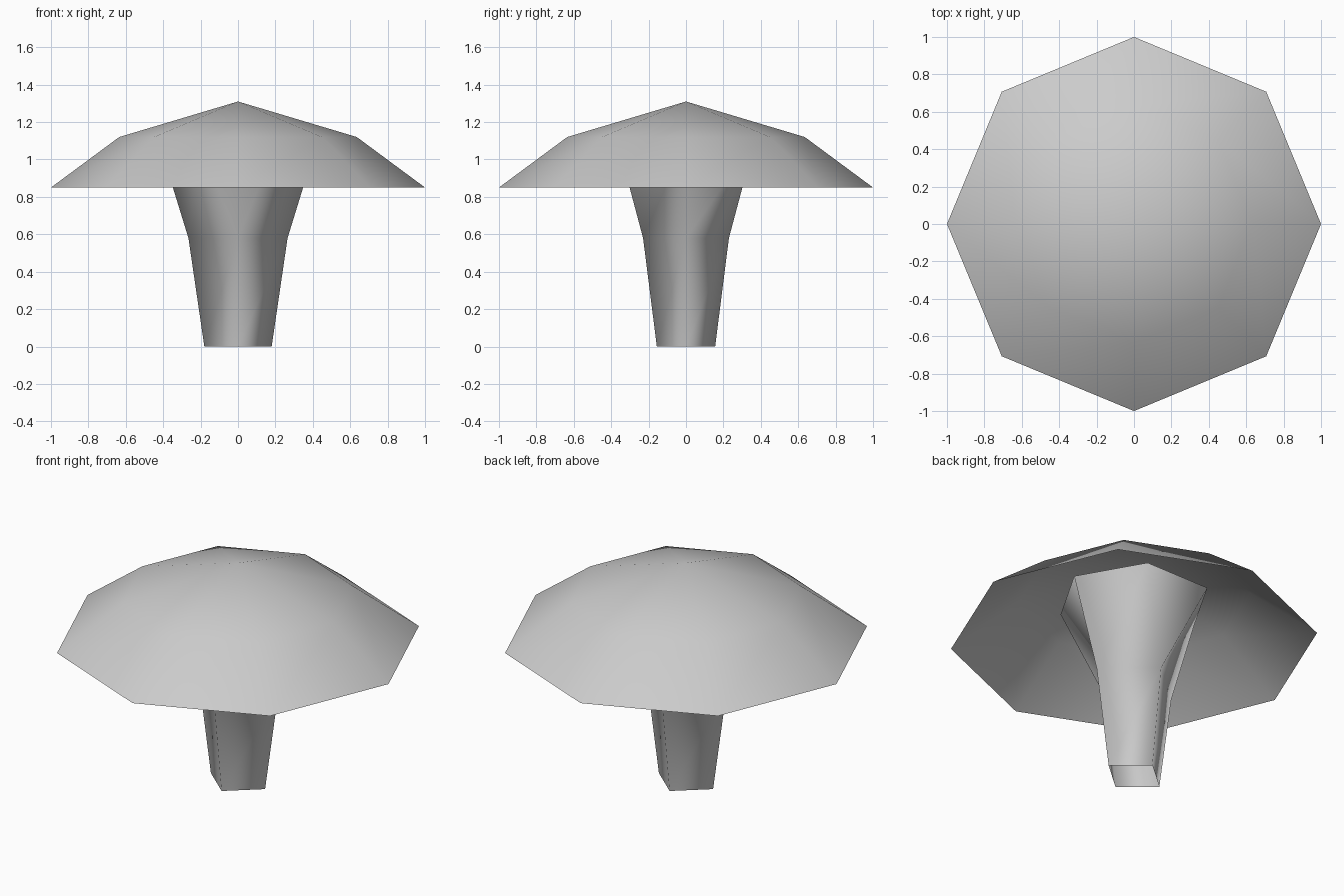
import bpy
import bmesh
import math

default = bpy.data.objects.get("Cube")
if default:
    bpy.data.objects.remove(default, do_unlink=True)

# Single grey material
GREY = (0.6, 0.6, 0.6, 1.0)
grey = bpy.data.materials.new("plain_grey")
grey.use_nodes = True
grey.diffuse_color = GREY
grey.node_tree.nodes["Principled BSDF"].inputs["Base Color"].default_value = GREY


def ring(bm, sides, radius, z):
    step = math.tau / sides
    return [bm.verts.new((radius * math.cos(i * step), radius * math.sin(i * step), z))
            for i in range(sides)]


def bridge(bm, lower, upper):
    n = len(lower)
    for i in range(n):
        j = (i + 1) % n
        bm.faces.new((lower[i], lower[j], upper[j], upper[i]))


def finish(bm, name):
    mesh = bpy.data.meshes.new(name)
    for face in bm.faces:
        face.smooth = True
    bm.to_mesh(mesh)
    bm.free()
    mesh.materials.append(grey)
    obj = bpy.data.objects.new(name, mesh)
    bpy.context.collection.objects.link(obj)
    return obj


# Cap: open eight-sided shell with a pointed top
bm = bmesh.new()
rim = ring(bm, 8, 1.0, 0.85)
shoulder = ring(bm, 8, 0.635, 1.12)
bridge(bm, rim, shoulder)
apex = bm.verts.new((0, 0, 1.31))
for i in range(8):
    bm.faces.new((shoulder[i], shoulder[(i + 1) % 8], apex))
finish(bm, "cap")

# Stem: open tube, hexagonal at the top, narrowing to a four-cornered foot
bm = bmesh.new()
foot = ring(bm, 6, 0.18, 0)
waist = ring(bm, 6, 0.265, 0.58)
top = ring(bm, 6, 0.425, 1.1)
bridge(bm, foot, waist)
bridge(bm, waist, top)
# Pinch the front and back pairs of corners into one
for loop in (foot, waist):
    for i in (1, 2, 4, 5):
        loop[i].co.x = 0
bmesh.ops.remove_doubles(bm, verts=bm.verts[:], dist=0.001)
finish(bm, "stem")
